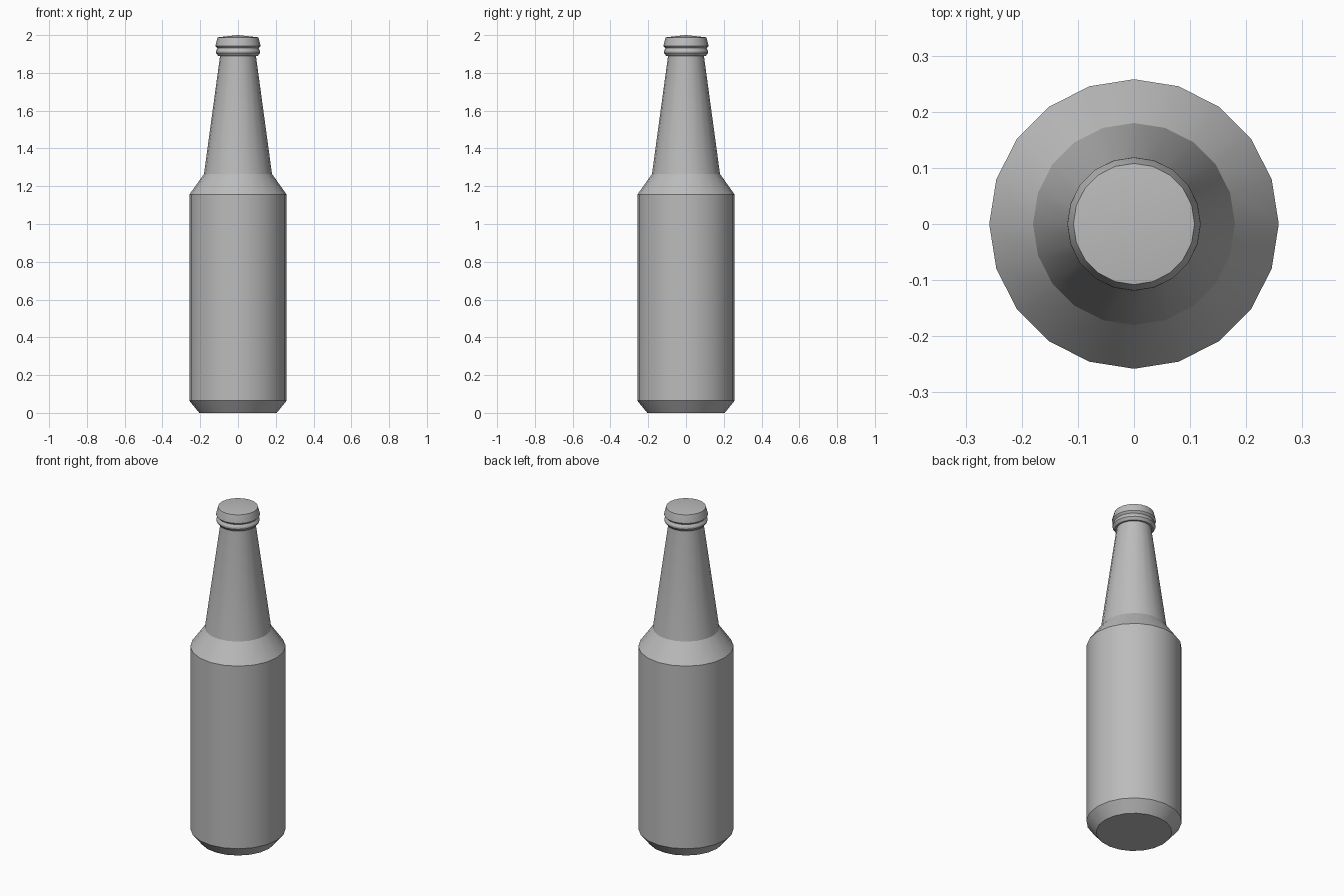
import bpy, bmesh, math

if "Cube" in bpy.data.objects:
    bpy.data.objects.remove(bpy.data.objects["Cube"], do_unlink=True)

SIDES = 20

grey = bpy.data.materials.new("plain grey")
grey.use_nodes = True
colour = (0.5, 0.5, 0.5, 1)
grey.diffuse_color = colour
grey.node_tree.nodes["Principled BSDF"].inputs["Base Color"].default_value = colour


def lathe(name, profile):
    """Spin a (radius, height) profile around z; zero radius closes an end."""
    bm = bmesh.new()
    verts = [bm.verts.new((r, 0, z)) for r, z in profile]
    edges = [bm.edges.new(pair) for pair in zip(verts, verts[1:])]
    bmesh.ops.spin(bm, geom=verts + edges, cent=(0, 0, 0), axis=(0, 0, 1),
                   angle=math.tau, steps=SIDES, use_duplicate=False)
    bmesh.ops.remove_doubles(bm, verts=bm.verts, dist=0.0005)
    bmesh.ops.recalc_face_normals(bm, faces=bm.faces)
    mesh = bpy.data.meshes.new(name)
    bm.to_mesh(mesh)
    bm.free()
    mesh.materials.append(grey)
    obj = bpy.data.objects.new(name, mesh)
    bpy.context.collection.objects.link(obj)
    bpy.ops.object.select_all(action="DESELECT")
    obj.select_set(True)
    bpy.context.view_layer.objects.active = obj
    bpy.ops.object.shade_smooth_by_angle(angle=math.radians(25))
    return obj


# Bottle: chamfered base, straight body, sloped shoulder, tapering neck, closed under the cap
lathe("bottle_body", [(0, 0), (0.205, 0), (0.258, 0.065), (0.258, 1.155),
                      (0.18, 1.265), (0.095, 1.89), (0.095, 1.95), (0, 1.95)])

# Rounded lip around the top of the neck
lathe("neck_lip", [(0.09, 1.89), (0.105, 1.89), (0.117, 1.906), (0.117, 1.916),
                   (0.108, 1.932), (0.09, 1.932), (0.09, 1.89)])

# Cap with a flared skirt and a slightly domed top
lathe("bottle_cap", [(0, 1.93), (0.108, 1.93), (0.119, 1.942), (0.118, 1.95),
                     (0.108, 1.988), (0, 2.0)])
